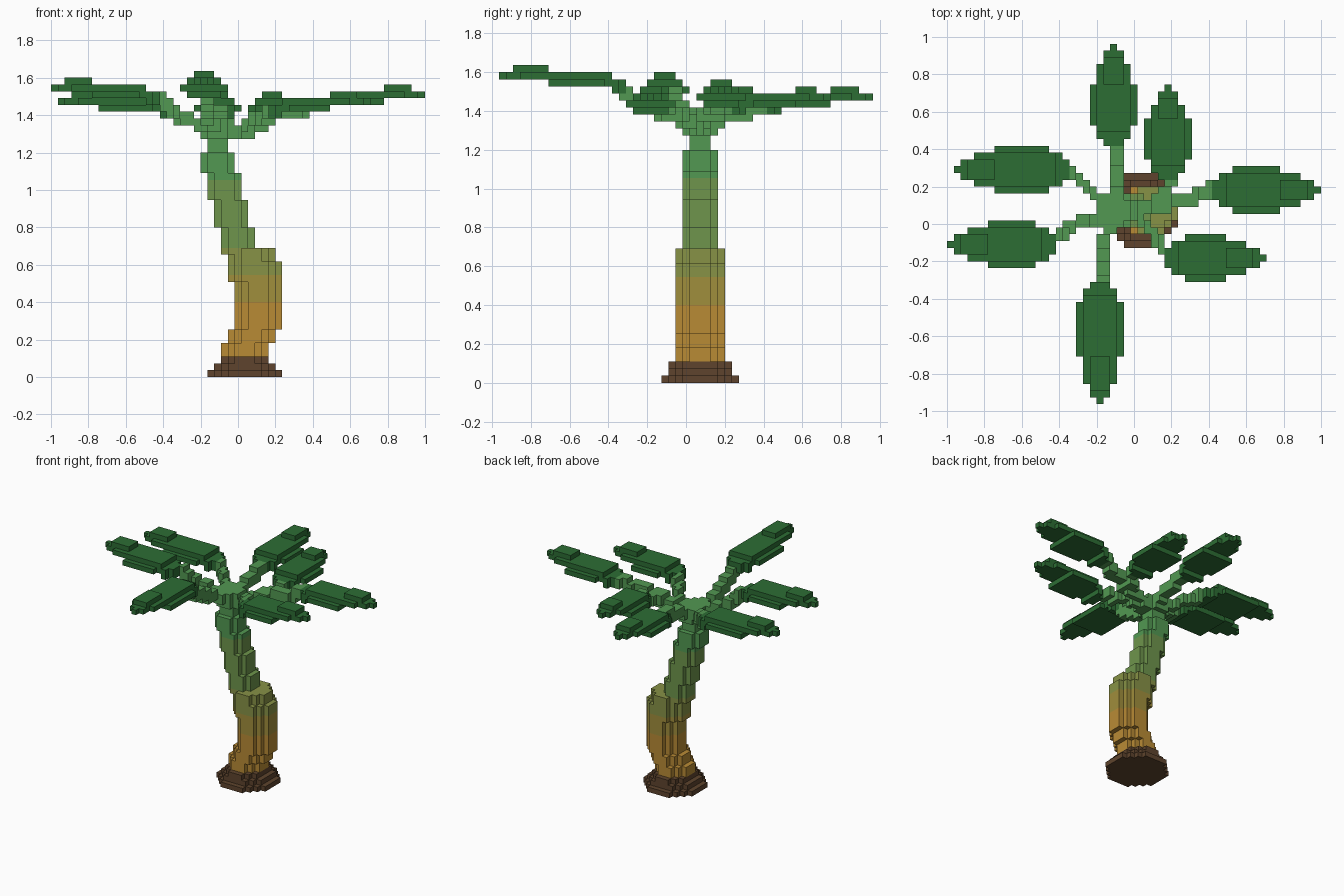
import bpy, bmesh
from mathutils import Vector

V = 2 / 55  # edge length of one block

cube = bpy.data.objects.get("Cube")
if cube:
    bpy.data.objects.remove(cube, do_unlink=True)


def material(name, rgb):
    lin = [(c / 255 / 12.92) if c < 11 else ((c / 255 + 0.055) / 1.055) ** 2.4 for c in rgb]
    m = bpy.data.materials.new(name)
    m.use_nodes = True
    m.diffuse_color = (*lin, 1)
    m.node_tree.nodes["Principled BSDF"].inputs["Base Color"].default_value = (*lin, 1)
    return m


BROWN = material("root brown", (94, 68, 45))
OCHRE = material("ochre bark", (185, 139, 53))
MUSTARD = material("mustard bark", (160, 142, 60))
OLIVE = material("olive bark", (135, 146, 70))
MOSS = material("moss bark", (110, 149, 76))
STEM = material("stem green", (82, 152, 82))
LEAF = material("leaf green", (44, 109, 52))

# Each direction with the four corners of that block face
SIDES = []
for axis in range(3):
    for s in (-1, 1):
        n, u, w = Vector(), Vector(), Vector()
        n[axis] = s
        u[(axis + 1) % 3] = 1
        w[(axis + 2) % 3] = s
        SIDES.append((n, [(n + a * u + b * w) / 2 for a, b in ((-1, -1), (1, -1), (1, 1), (-1, 1))]))


def build(name, cells, mats, rule=lambda z: 0):
    """Make a block mesh showing only the outer faces of the cells."""
    bm = bmesh.new()
    verts = {}
    for c in sorted(cells):
        centre = Vector(c) + Vector((0, 0, 0.5))
        for n, corners in SIDES:
            if tuple(int(a + b) for a, b in zip(c, n)) in cells:
                continue
            loop = []
            for k in corners:
                p = centre + k
                key = tuple(round(2 * q) for q in p)
                if key not in verts:
                    verts[key] = bm.verts.new(p * V)
                loop.append(verts[key])
            bm.faces.new(loop).material_index = rule(c[2])
    me = bpy.data.meshes.new(name)
    bm.to_mesh(me)
    bm.free()
    for m in mats:
        me.materials.append(m)
    ob = bpy.data.objects.new(name, me)
    bpy.context.collection.objects.link(ob)
    return ob


def disc(cx, cy, rx, ry, z0, z1):
    """Stack of round block layers, z0 up to but not including z1."""
    return {(cx + i, cy + j, z) for z in range(z0, z1)
            for i in range(-6, 7) for j in range(-6, 7)
            if (i / (rx + .5)) ** 2 + (j / (ry + .5)) ** 2 <= 1}


# Flared root base
build("root_base", disc(1, 2, 5, 5, 0, 1) | disc(1, 2, 4, 4, 1, 2) | disc(1, 2, 3, 4, 2, 3), [BROWN])

# Bent trunk: centre x, radius, bottom layer, top layer
trunk = set()
for cx, r, z0, z1 in ((1, 3, 3, 5), (2, 3, 5, 7), (3, 3, 7, 17), (2, 3, 14, 19),
                      (0, 2, 18, 22), (-1, 2, 22, 26), (-2, 2, 26, 30), (-3, 2, 30, 33)):
    trunk |= disc(cx, 2, r, r, z0, z1)
build("trunk", trunk, [OCHRE, MUSTARD, OLIVE, MOSS, STEM],
      lambda z: sum(z >= h for h in (11, 15, 19, 29)))


def leaf(tip, direction, n, b):
    """Leaf of n rows from its tip inwards, body resting on layer b."""
    dx, dy = direction
    taper = round(n * 0.37)
    cells = set()

    def row(i, half, z):
        for o in range(-half, half + 1):
            cells.add((tip[0] - dx * i + dy * o, tip[1] - dy * i + dx * o, z))

    for i in range(n):
        half = 0 if i == 0 else 1 if i < 3 or i == n - 1 else 2 if i < taper or i >= n - 3 else 3
        if i < taper:                # raised tip with a narrow ridge
            row(i, half, b + 1)
            if i >= 2:
                row(i, 1, b + 2)
        elif i < n - 2:              # broad body
            row(i, half, b)
            row(i, min(half, 2), b + 1)
        else:                        # lower end at the stalk
            row(i, half, b - 1)
            row(i, half, b)
    return cells


# name, tip, outward direction, rows, body layer, stalk path
FRONDS = [
    ("back", (-3, 26), (0, 1), 15, 39, [(-3, 3, 35), (-3, 6, 37), (-3, 12, 38)]),
    ("back_left", (5, 20), (0, 1), 14, 39, [(0, 2, 35), (4, 4, 37), (5, 7, 38)]),
    ("left", (27, 5), (1, 0), 16, 40, [(0, 2, 35), (3, 2, 37), (8, 3, 38), (12, 5, 39)]),
    ("front_left", (19, -5), (1, 0), 15, 39, [(0, 1, 35), (2, -1, 37), (5, -5, 38)]),
    ("front", (-5, -26), (0, -1), 18, 42, [(-4, 0, 36), (-5, -3, 37), (-5, -9, 40)]),
    ("front_right", (-27, -3), (-1, 0), 16, 41, [(-5, 0, 36), (-8, 0, 37), (-12, -3, 40)]),
    ("back_right", (-26, 8), (-1, 0), 17, 39, [(-5, 3, 36), (-8, 6, 37), (-10, 8, 38)]),
]

# Crown neck, then two-block-thick stalks along each path
stalks = disc(-3, 2, 1, 1, 33, 35) | disc(-3, 2, 2, 2, 35, 38)
leaves = set()
for name, tip, d, n, b, path in FRONDS:
    cells = leaf(tip, d, n, b)
    leaves |= cells
    build("leaf_" + name, cells, [LEAF])
    points = [Vector((-3, 2, 35))] + [Vector(p) for p in path]
    for p, q in zip(points, points[1:]):
        steps = int((q - p).length * 2) + 1
        for t in range(steps + 1):
            x, y, z = (round(k) for k in p.lerp(q, t / steps))
            for e in (0, 1):
                for f in (0, 1):
                    # widen across the stalk, and upward
                    stalks.add((x + e * abs(d[1]), y + e * abs(d[0]), z + f))
build("crown_stalks", stalks - leaves - trunk, [STEM])
